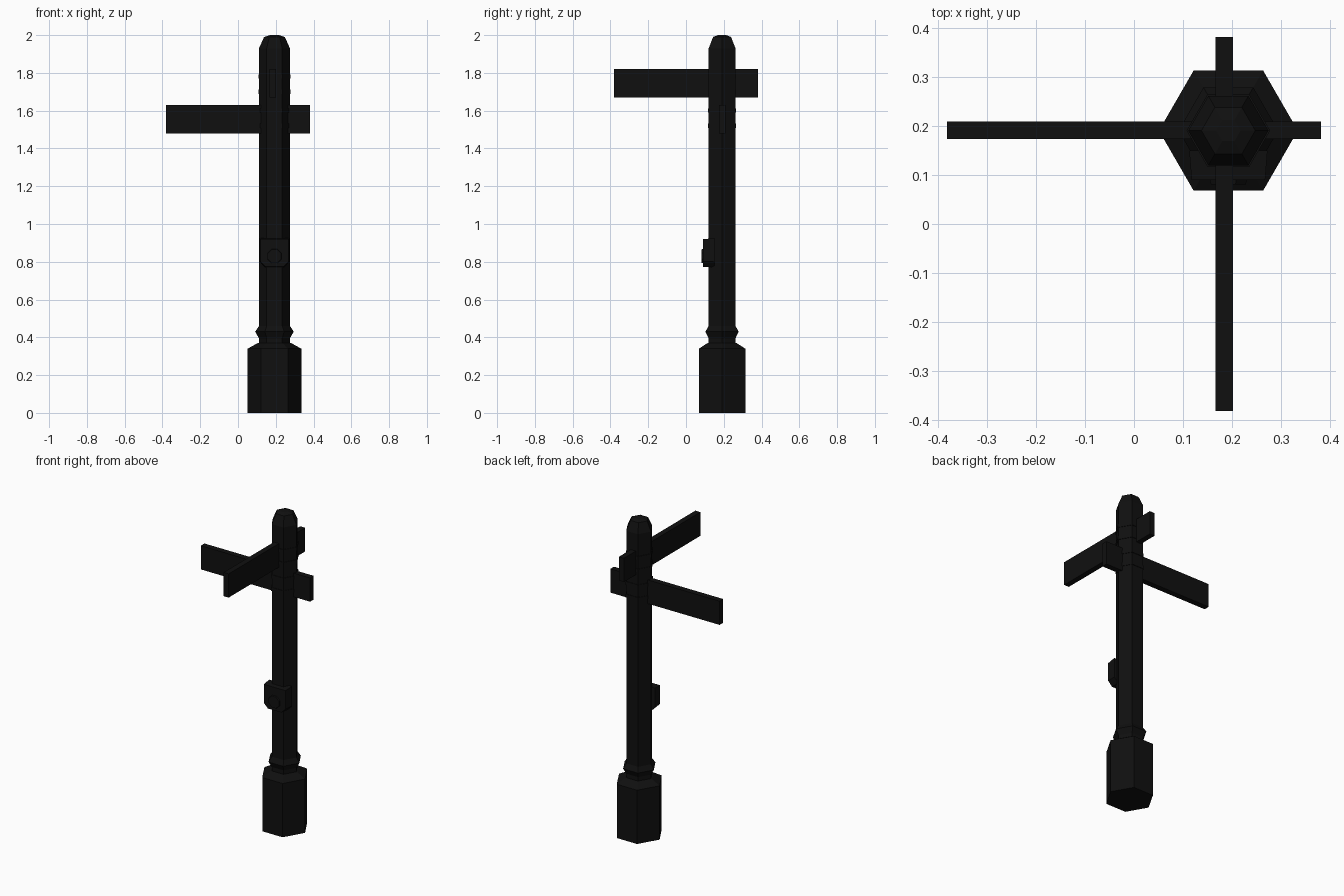
import bpy, bmesh, math

if "Cube" in bpy.data.objects:
    bpy.data.objects.remove(bpy.data.objects["Cube"])

CX, CY = 0.193, 0.191          # post axis

dark = bpy.data.materials.new("dark_paint")
dark.diffuse_color = (0.005, 0.005, 0.005, 1)
dark.use_nodes = True
dark.node_tree.nodes["Principled BSDF"].inputs["Base Color"].default_value = dark.diffuse_color


def finish(name, bm):
    bmesh.ops.recalc_face_normals(bm, faces=bm.faces)
    mesh = bpy.data.meshes.new(name)
    bm.to_mesh(mesh)
    bm.free()
    mesh.materials.append(dark)
    ob = bpy.data.objects.new(name, mesh)
    bpy.context.collection.objects.link(ob)
    return ob


def hex_lathe(name, profile):
    """Stack of six-sided rings from (radius, z) pairs, closed at both ends."""
    bm = bmesh.new()
    rings = [[bm.verts.new((CX + r * math.cos(i * math.pi / 3),
                            CY + r * math.sin(i * math.pi / 3), z))
              for i in range(6)] for r, z in profile]
    for a, b in zip(rings, rings[1:]):
        for i in range(6):
            j = (i + 1) % 6
            bm.faces.new((a[i], a[j], b[j], b[i]))
    bm.faces.new(rings[0])
    bm.faces.new(rings[-1])
    return finish(name, bm)


def prism_y(name, outline, y0, y1, inset=0.0):
    """Extrude an x-z outline from y1 forward to y0, shrinking the front by inset."""
    bm = bmesh.new()
    cx = sum(p[0] for p in outline) / len(outline)
    cz = sum(p[1] for p in outline) / len(outline)
    k = 1 - inset
    back = [bm.verts.new((x, y1, z)) for x, z in outline]
    front = [bm.verts.new((cx + (x - cx) * k, y0, cz + (z - cz) * k)) for x, z in outline]
    n = len(outline)
    for i in range(n):
        j = (i + 1) % n
        bm.faces.new((back[i], back[j], front[j], front[i]))
    bm.faces.new(back)
    bm.faces.new(front)
    return finish(name, bm)


def board(name, lo, hi):
    bm = bmesh.new()
    bmesh.ops.create_cube(bm, size=1)
    for v in bm.verts:
        v.co = [l if c < 0 else h for c, l, h in zip(v.co, lo, hi)]
    return finish(name, bm)


# hexagonal foot, post with rounded cap, and collar
hex_lathe("base", [(0.142, 0), (0.142, 0.34), (0.088, 0.37)])
hex_lathe("post", [(0.082, 0.36), (0.082, 1.93), (0.055, 1.99), (0.025, 2.0)])
hex_lathe("collar", [(0.082, 0.395), (0.102, 0.43), (0.082, 0.46)])

# fixing straps behind each sign
for i, z in enumerate((1.52, 1.60, 1.70, 1.78)):
    hex_lathe(f"strap_{i + 1}", [(0.0855, z - 0.011), (0.0855, z + 0.011)])

# crossing street-sign blades
board("lower_sign", (-0.382, 0.174, 1.48), (0.382, 0.21, 1.63))
board("upper_sign", (0.167, -0.382, 1.67), (0.202, 0.382, 1.82))

# push-button housing on the front of the post
prism_y("button_box", [(CX - 0.08, 0.80), (CX - 0.05, 0.77), (CX + 0.05, 0.77),
                       (CX + 0.08, 0.80), (CX + 0.08, 0.925), (CX - 0.08, 0.925)],
        0.09, 0.15, 0.06)
prism_y("button", [(CX + 0.043 * math.cos(i * math.pi / 4 + math.pi / 8),
                    0.83 + 0.043 * math.sin(i * math.pi / 4 + math.pi / 8))
                   for i in range(8)], 0.081, 0.10, 0.1)
